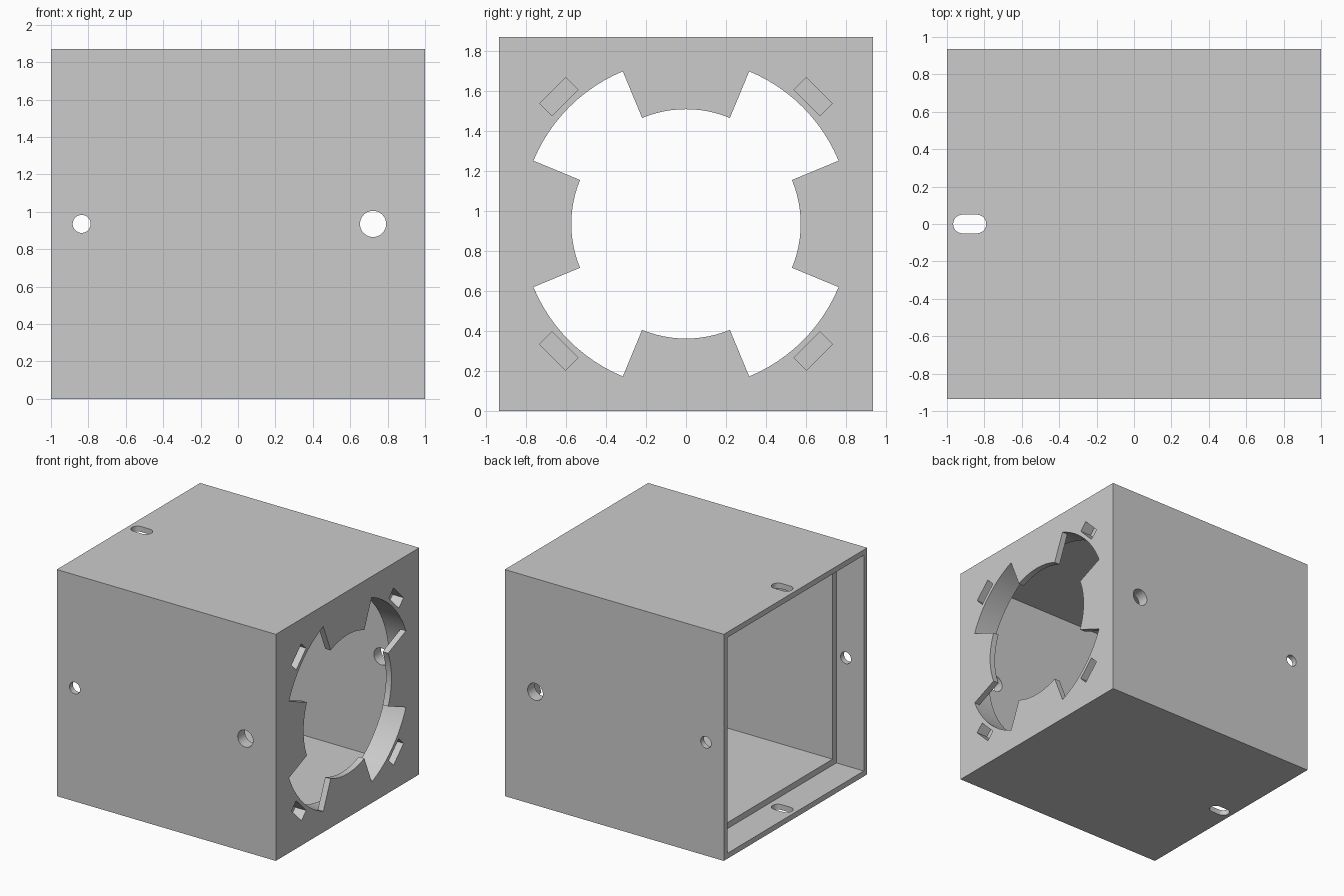
import bpy, bmesh
from math import cos, sin, pi, radians

cube = bpy.data.objects.get("Cube")
if cube:
    bpy.data.objects.remove(cube, do_unlink=True)

grey = bpy.data.materials.new("plain_grey")
grey.use_nodes = True
grey.diffuse_color = (0.6, 0.6, 0.6, 1)
grey.node_tree.nodes["Principled BSDF"].inputs["Base Color"].default_value = (0.6, 0.6, 0.6, 1)

HALF = 0.935          # half the width and height
MID = HALF            # height of the centre line
HOLE_R, TAB_R = 0.825, 0.573
PLATE_X = 0.80        # inner side of the end plate
TAB_X = 0.95          # inner side of the locking tabs


def prism(name, points, axis, start, end):
    """Extrude a 2D outline along an axis."""
    place = {"x": lambda u, v, w: (w, u, v),
             "y": lambda u, v, w: (u, w, v),
             "z": lambda u, v, w: (u, v, w)}[axis]
    bm = bmesh.new()
    low = [bm.verts.new(place(u, v, start)) for u, v in points]
    high = [bm.verts.new(place(u, v, end)) for u, v in points]
    bm.faces.new(low)
    bm.faces.new(high)
    for i in range(len(points)):
        j = (i + 1) % len(points)
        bm.faces.new((low[i], low[j], high[j], high[i]))
    bmesh.ops.recalc_face_normals(bm, faces=bm.faces)
    mesh = bpy.data.meshes.new(name)
    bm.to_mesh(mesh)
    bm.free()
    mesh.materials.append(grey)
    ob = bpy.data.objects.new(name, mesh)
    bpy.context.collection.objects.link(ob)
    return ob


def square(h):
    return [(-h, MID - h), (h, MID - h), (h, MID + h), (-h, MID + h)]


def arc(cu, cv, r, a0, a1, steps):
    return [(cu + r * cos(a0 + (a1 - a0) * i / steps),
             cv + r * sin(a0 + (a1 - a0) * i / steps)) for i in range(steps + 1)]


def circle(cu, cv, r, steps, turn=0):
    return arc(cu, cv, r, turn, turn + 2 * pi, steps)[:-1]


def activate(ob):
    bpy.ops.object.select_all(action="DESELECT")
    ob.select_set(True)
    bpy.context.view_layer.objects.active = ob


def cut(ob, cutter):
    mod = ob.modifiers.new("cut", "BOOLEAN")
    mod.operation = "DIFFERENCE"
    mod.solver = "EXACT"
    mod.object = cutter
    activate(ob)
    bpy.ops.object.modifier_apply(modifier=mod.name)
    bpy.data.objects.remove(cutter, do_unlink=True)


# Housing, hollowed from the open end with a wider stepped mouth
housing = prism("housing", square(HALF), "x", -1, 1)
cut(housing, prism("cavity", square(0.84), "x", -1.2, PLATE_X))
cut(housing, prism("mouth", square(0.89), "x", -1.1, -0.75))

# Round opening through the end plate
start = radians(-22.5)
cut(housing, prism("opening", circle(0, MID, HOLE_R, 96, start), "x", 0.7, 1.1))

# Four blind pockets on the diagonals
for k in range(4):
    a = radians(45 + 90 * k)
    corners = [(0.855, -0.092), (0.942, -0.092), (0.942, 0.092), (0.855, 0.092)]
    outline = [(r * cos(a) - t * sin(a), MID + r * sin(a) + t * cos(a)) for r, t in corners]
    cut(housing, prism("pocket", outline, "x", 0.9, 1.1))

# Round holes through both side walls
for x, r in ((-0.836, 0.048), (0.722, 0.07)):
    cut(housing, prism("side_hole", circle(x, MID, r, 40), "y", -1.1, 1.1))

# Rounded slots through the roof and floor
slot = arc(-0.84, 0, 0.05, -pi / 2, pi / 2, 14) + arc(-0.917, 0, 0.05, pi / 2, 3 * pi / 2, 14)
cut(housing, prism("slot", slot, "z", -0.2, 2.1))

# Thin locking tabs around the opening
parts = [housing]
for k, side in enumerate(("left", "top", "right", "bottom")):
    a0 = start + k * pi / 2
    a1 = a0 + pi / 4
    outline = arc(0, MID, HOLE_R, a0, a1, 12) + arc(0, MID, TAB_R, a1, a0, 12)
    # "left" is the tab on the +y side when looking at the plate's inner face
    parts.append(prism("locking_tab_" + side, outline, "x", TAB_X, 1))

for ob in parts:
    activate(ob)
    bpy.ops.object.shade_smooth_by_angle(angle=radians(25))
